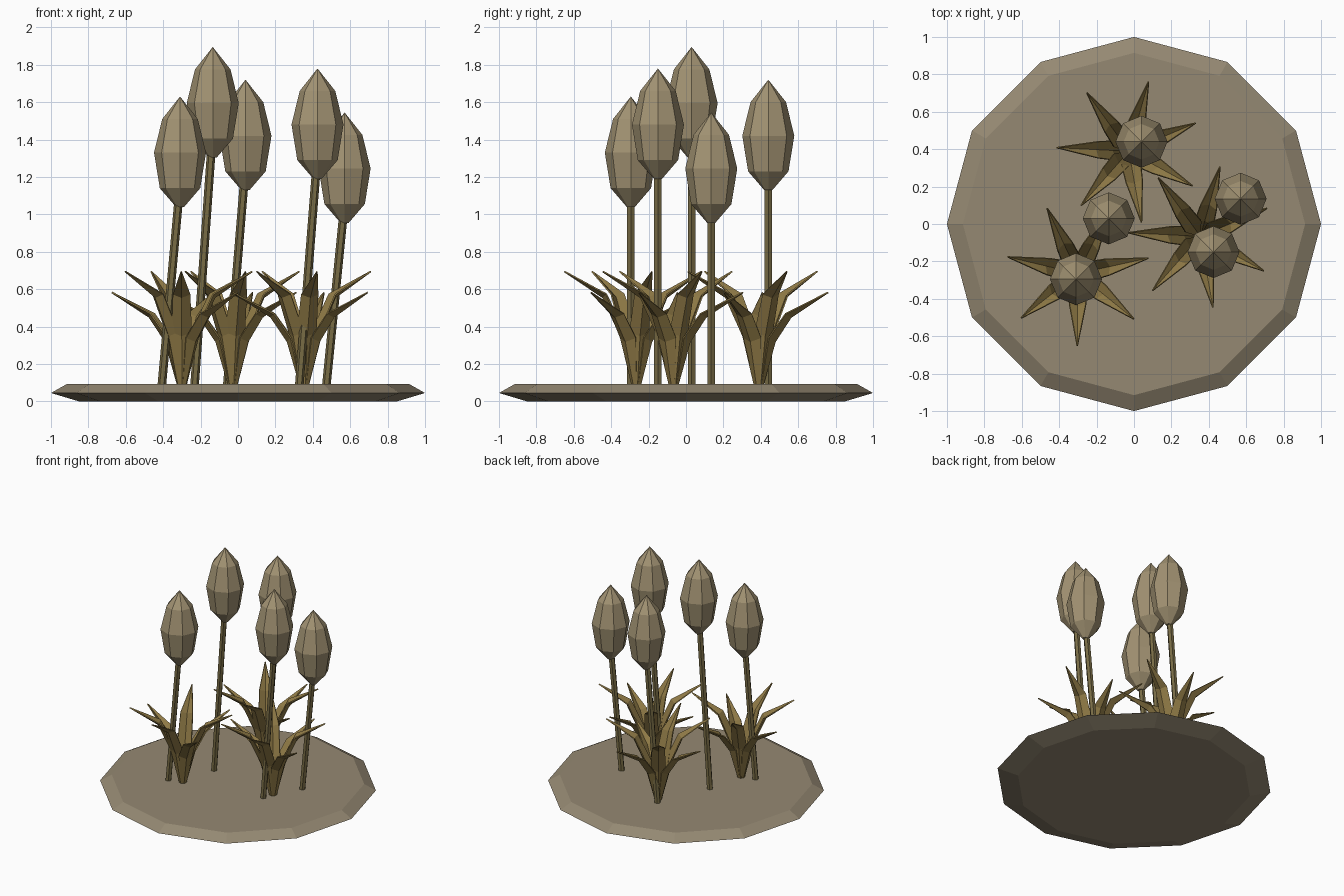
import bpy, bmesh, math
from mathutils import Vector

if "Cube" in bpy.data.objects:
    bpy.data.objects.remove(bpy.data.objects["Cube"])


def material(name, rgb):
    m = bpy.data.materials.new(name)
    m.diffuse_color = (*rgb, 1)
    m.use_nodes = True
    m.node_tree.nodes["Principled BSDF"].inputs["Base Color"].default_value = m.diffuse_color
    return m


SOIL = material("soil", (0.30, 0.25, 0.17))
BUD = material("bud", (0.36, 0.29, 0.17))
STEM = material("stem", (0.19, 0.15, 0.06))
LEAF = material("leaf", (0.27, 0.19, 0.06))


def finish(bm, name, mat):
    bmesh.ops.recalc_face_normals(bm, faces=bm.faces)
    me = bpy.data.meshes.new(name)
    bm.to_mesh(me)
    bm.free()
    me.materials.append(mat)
    ob = bpy.data.objects.new(name, me)
    bpy.context.collection.objects.link(ob)
    return ob


def loft(name, rings, sides, mat):
    """Bridge rings given as (x, y, z, radius); radius 0 makes a point."""
    bm = bmesh.new()
    loops = []
    for x, y, z, r in rings:
        n = sides if r else 1
        loops.append([bm.verts.new((x + r * math.cos(math.tau * i / sides),
                                    y + r * math.sin(math.tau * i / sides), z))
                      for i in range(n)])
    for a, b in zip(loops, loops[1:]):
        for i in range(sides):
            j = (i + 1) % sides
            if len(b) == 1:
                bm.faces.new((a[i], a[j], b[0]))
            else:
                bm.faces.new((a[i], a[j], b[j], b[i]))
    for end in (loops[0], loops[-1]):
        if len(end) > 1:
            bm.faces.new(end)
    return finish(bm, name, mat)


# Bevelled twelve-sided ground disc
loft("ground_disc", [(0, 0, 0, 0.85), (0, 0, 0.045, 1), (0, 0, 0.093, 0.915)], 12, SOIL)

# Leaning stems with upright closed buds: x, y and tip height
buds = [(-0.31, -0.295, 1.63), (-0.135, 0.03, 1.895), (0.04, 0.44, 1.72),
        (0.425, -0.15, 1.78), (0.57, 0.135, 1.545)]
bud_profile = [(-0.59, 0.022), (-0.49, 0.108), (-0.30, 0.139), (-0.12, 0.095), (0, 0)]
for i, (x, y, tip) in enumerate(buds, 1):
    loft(f"stem_{i}", [(x - 0.097, y, 0.09, 0.023), (x - 0.008, y, tip - 0.56, 0.023)], 6, STEM)
    loft(f"bud_{i}", [(x, y, tip + dz, r) for dz, r in bud_profile], 8, BUD)

# Leaf outline: distance out, height, half width (tall and low leaves alternate)
tall = [(0.02, 0.09, 0.015), (0.075, 0.36, 0.052), (0.17, 0.565, 0.045), (0.385, 0.695, 0.002)]
low = [(0.02, 0.09, 0.015), (0.08, 0.33, 0.052), (0.17, 0.46, 0.045), (0.385, 0.583, 0.002)]


def leaf_clump(name, cx, cy, start):
    bm = bmesh.new()
    for k in range(7):
        a = math.radians(start) + math.tau * k / 7
        out = Vector((math.cos(a), math.sin(a), 0))
        side = Vector((-out.y, out.x, 0))
        rows = []
        for r, z, w in (low if k % 2 else tall):
            mid = Vector((cx, cy, z)) + out * r
            fold = (out - Vector((0, 0, 1))) * w * 0.2   # creased midrib
            rows.append([bm.verts.new(p) for p in
                         (mid - side * w - fold, mid + fold, mid + side * w - fold)])
        for p, q in zip(rows, rows[1:]):
            for j in (0, 1):
                bm.faces.new((p[j], p[j + 1], q[j + 1], q[j]))
    ob = finish(bm, name, LEAF)
    mod = ob.modifiers.new("thickness", "SOLIDIFY")
    mod.thickness = 0.008
    mod.offset = 0


# Three leaf clumps
leaf_clump("leaf_clump_front", -0.30, -0.265, -90.5)
leaf_clump("leaf_clump_back", -0.027, 0.389, -80)
leaf_clump("leaf_clump_right", 0.355, -0.066, -80)
